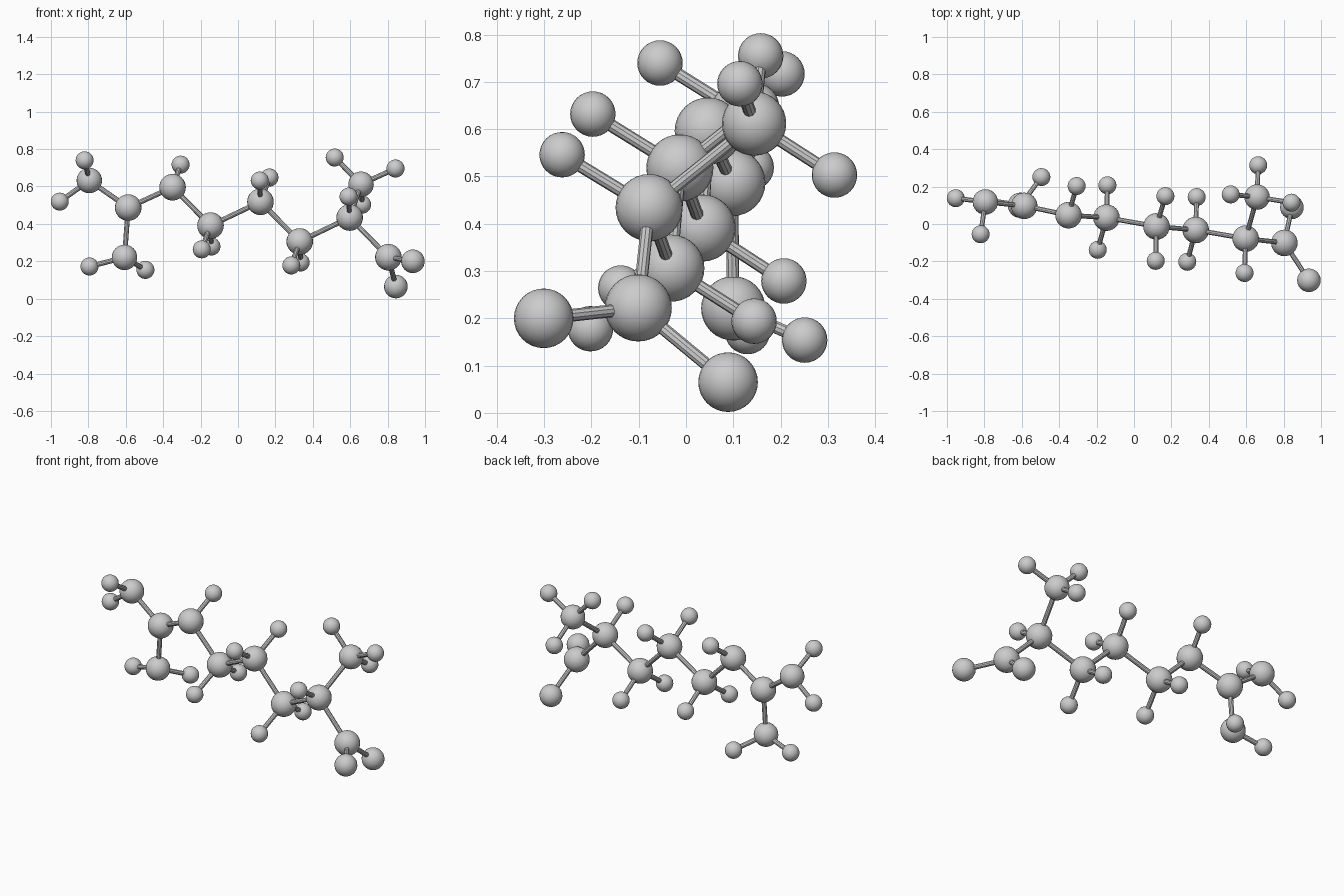
import bpy
from mathutils import Vector

if "Cube" in bpy.data.objects:
    bpy.data.objects.remove(bpy.data.objects["Cube"])

C_R, END_R, H_R, O_R, BOND_R = 0.071, 0.068, 0.048, 0.063, 0.0135


def atom(name, pos, radius):
    bpy.ops.mesh.primitive_uv_sphere_add(segments=24, ring_count=16, radius=radius, location=pos)
    ob = bpy.context.object
    ob.name = name
    bpy.ops.object.shade_smooth()


def bond(name, a, b, radius=BOND_R):
    a, b = Vector(a), Vector(b)
    d = b - a
    bpy.ops.mesh.primitive_cylinder_add(vertices=10, radius=radius, depth=d.length, location=(a + b) / 2)
    ob = bpy.context.object
    ob.name = name
    ob.rotation_euler = d.to_track_quat('Z', 'Y').to_euler()
    bpy.ops.object.shade_smooth_by_angle()


# zigzag backbone, left to right, ending in the acid carbon
chain = [(-0.795, 0.118, 0.632), (-0.587, 0.097, 0.487), (-0.35, 0.047, 0.596),
         (-0.147, 0.034, 0.391), (0.12, -0.013, 0.518), (0.33, -0.032, 0.306),
         (0.597, -0.078, 0.434), (0.804, -0.101, 0.222)]
# side carbons: (position, index of backbone carbon)
branches = [((-0.607, 0.1, 0.221), 1), ((0.658, 0.144, 0.612), 6)]

carbons = chain + [p for p, _ in branches]
for i, p in enumerate(carbons):
    atom(f"carbon_{i}", p, END_R if i in (0, 8, 9) else C_R)
for i in range(len(chain) - 1):
    bond(f"chain_bond_{i}", chain[i], chain[i + 1])
for i, (p, k) in enumerate(branches):
    bond(f"branch_bond_{i}", chain[k], p)

# hydrogens grouped by the carbon they hang on
hydrogens = {
    0: [(-0.82, -0.055, 0.74), (-0.953, 0.138, 0.519)],
    2: [(-0.307, 0.203, 0.717)],
    3: [(-0.194, -0.138, 0.264), (-0.142, 0.207, 0.279)],
    4: [(0.116, -0.197, 0.632), (0.168, 0.149, 0.648)],
    5: [(0.285, -0.202, 0.178), (0.335, 0.144, 0.194)],
    6: [(0.591, -0.262, 0.546)],
    8: [(-0.794, 0.13, 0.172), (-0.495, 0.251, 0.154)],
    9: [(0.517, 0.158, 0.755), (0.842, 0.114, 0.696), (0.664, 0.314, 0.503)],
}
for k, group in hydrogens.items():
    for j, p in enumerate(group):
        atom(f"hydrogen_{k}_{j}", p, H_R)
        bond(f"hydrogen_bond_{k}_{j}", carbons[k], p)

# two oxygens on the right end
for j, p in enumerate([(0.935, -0.301, 0.2), (0.844, 0.089, 0.065)]):
    atom(f"oxygen_{j}", p, O_R)
    bond(f"oxygen_bond_{j}", chain[7], p)
